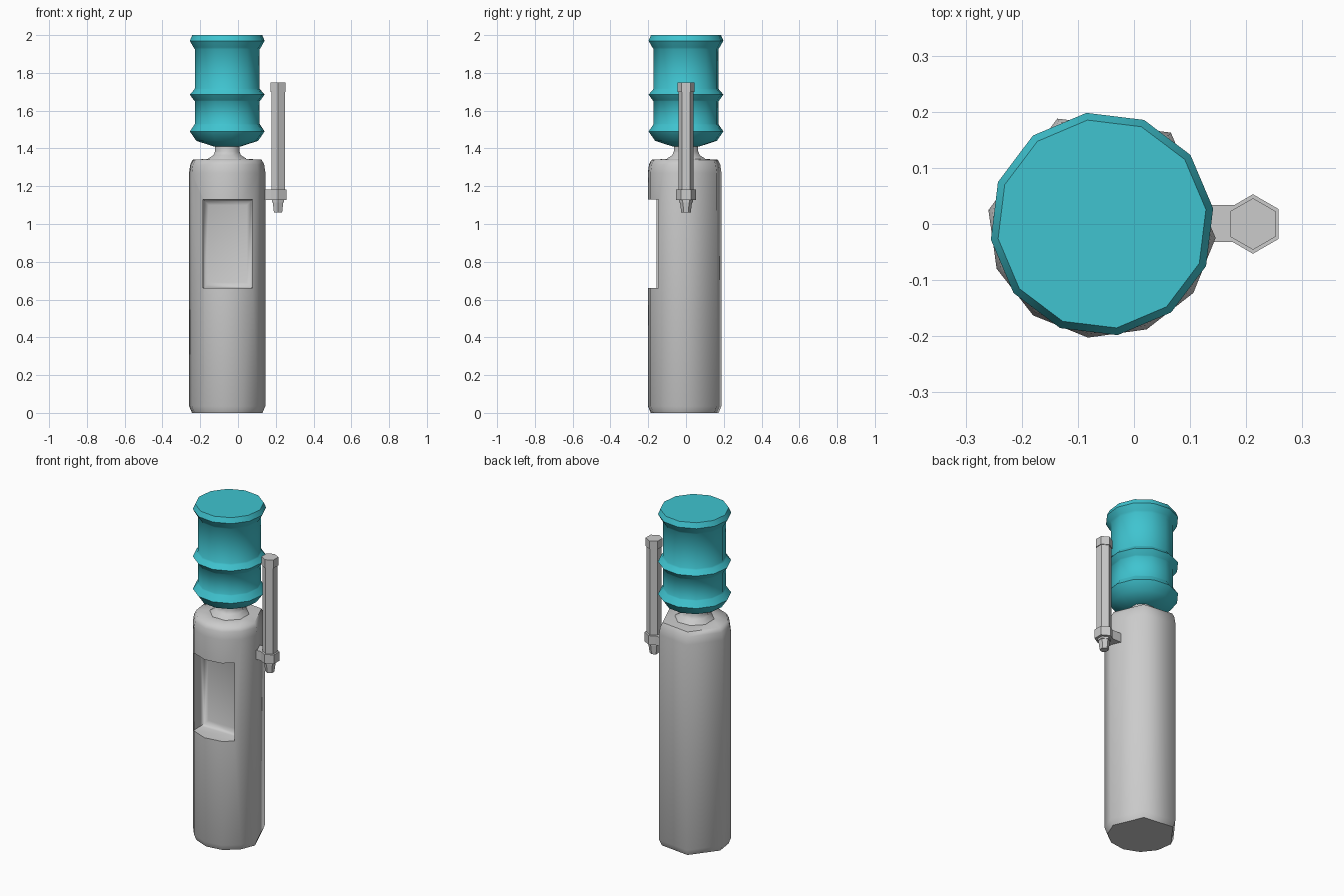
import bpy, bmesh
from math import radians, cos, sin

if "Cube" in bpy.data.objects:
    bpy.data.objects.remove(bpy.data.objects["Cube"])

CX = -0.057   # axis of body and bottle
TX = 0.212    # axis of the cup tube


def smooth(ob, angle):
    bpy.ops.object.select_all(action='DESELECT')
    bpy.context.view_layer.objects.active = ob
    ob.select_set(True)
    bpy.ops.object.shade_smooth_by_angle(angle=radians(angle))


def from_bmesh(name, bm):
    bmesh.ops.recalc_face_normals(bm, faces=bm.faces)
    me = bpy.data.meshes.new(name)
    bm.to_mesh(me)
    bm.free()
    ob = bpy.data.objects.new(name, me)
    bpy.context.collection.objects.link(ob)
    return ob


def lathe(name, cx, profile, angles):
    """Stack of rings (radius, z) with corners at the given angles, capped."""
    bm = bmesh.new()
    rings = [[bm.verts.new((cx + r * cos(radians(a)), r * sin(radians(a)), z))
              for a in angles] for r, z in profile]
    n = len(angles)
    for lo, hi in zip(rings, rings[1:]):
        for i in range(n):
            j = (i + 1) % n
            bm.faces.new((lo[i], lo[j], hi[j], hi[i]))
    bm.faces.new(rings[0][::-1])
    bm.faces.new(rings[-1])
    return from_bmesh(name, bm)


def box(name, x, y, z):
    bm = bmesh.new()
    bmesh.ops.create_cube(bm, size=1)
    for v in bm.verts:
        for k, (lo, hi) in enumerate((x, y, z)):
            v.co[k] = lo if v.co[k] < 0 else hi
    return from_bmesh(name, bm)


def even(n, start):
    return [start + 360 * i / n for i in range(n)]


# Cabinet: coarse at the back, finer at the front
body = lathe("cabinet", CX,
             [(0.188, 0), (0.203, 0.035), (0.204, 1.27), (0.197, 1.315),
              (0.184, 1.34), (0.10, 1.345)],
             [-7, 53, 113, 173, 203, 233, 263, 293, 323])

# Dispensing recess, with rounded inner corners
cutter = box("recess_cutter", (-0.185, 0.077), (-0.4, -0.06), (0.66, 1.13))
cutter.hide_render = True
bev = bmesh.new()
bev.from_mesh(cutter.data)
inner = [e for e in bev.edges if all(v.co.y > -0.1 for v in e.verts)]
bmesh.ops.bevel(bev, geom=inner, offset=0.03, segments=2, profile=0.5, affect='EDGES')
bev.to_mesh(cutter.data)
bev.free()
mod = body.modifiers.new("recess", 'BOOLEAN')
mod.operation = 'DIFFERENCE'
mod.solver = 'EXACT'
mod.object = cutter
bpy.context.view_layer.objects.active = body
bpy.ops.object.modifier_apply(modifier=mod.name)
bpy.data.objects.remove(cutter)
smooth(body, 61)

# Neck collar between cabinet and bottle
neck = lathe("neck_collar", CX,
             [(0.115, 1.335), (0.108, 1.347), (0.078, 1.365), (0.07, 1.385), (0.07, 1.42)],
             even(8, 22.5))
smooth(neck, 50)

# Ribbed water bottle
bottle = lathe("water_bottle", CX,
               [(0.07, 1.41), (0.165, 1.44), (0.2, 1.49), (0.176, 1.525), (0.173, 1.53),
                (0.173, 1.65), (0.178, 1.655), (0.2, 1.685), (0.178, 1.71), (0.173, 1.717),
                (0.173, 1.925), (0.18, 1.935), (0.2, 1.97), (0.187, 2.0)],
               even(12, 8))
teal = bpy.data.materials.new("teal")
teal.diffuse_color = (0.05, 0.55, 0.63, 1)
teal.use_nodes = True
teal.node_tree.nodes["Principled BSDF"].inputs["Base Color"].default_value = teal.diffuse_color
bottle.data.materials.append(teal)
smooth(bottle, 50)

# Cup dispenser: tube with cap, ring, nozzle and arm
hexa = even(6, 30)
lathe("cup_tube", TX, [(0.041, 1.17), (0.041, 1.70), (0.046, 1.70), (0.046, 1.75)], hexa)
lathe("cup_ring", TX, [(0.053, 1.127), (0.053, 1.182)], hexa)
lathe("cup_nozzle", TX, [(0.025, 1.06), (0.032, 1.115), (0.036, 1.115), (0.036, 1.14)], hexa)
box("cup_arm", (0.12, 0.18), (-0.032, 0.034), (1.127, 1.182))
